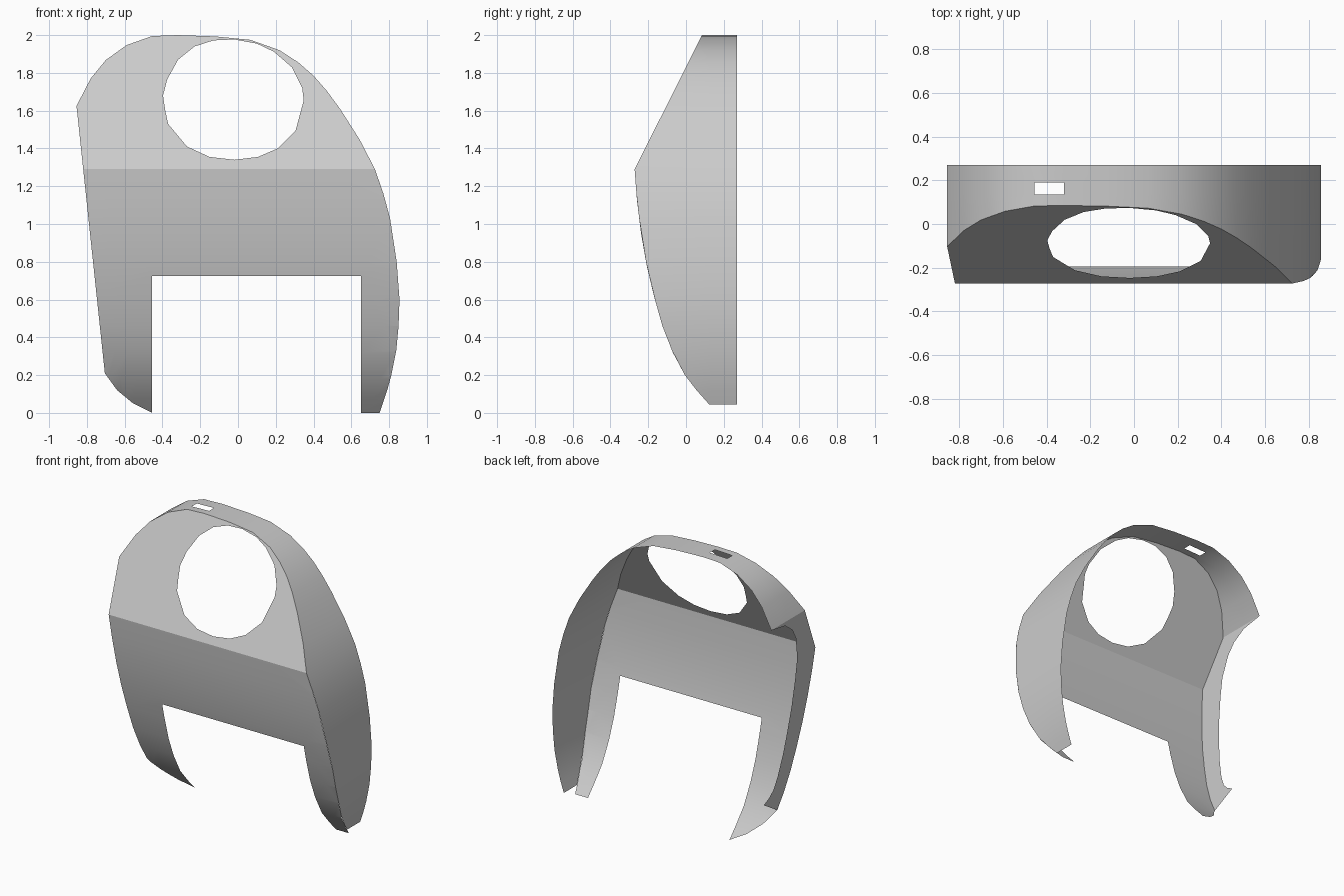
import bpy
import bmesh
from math import radians
from mathutils import Vector

cube = bpy.data.objects.get("Cube")
if cube:
    bpy.data.objects.remove(cube)

grey = bpy.data.materials.new("light_grey")
grey.use_nodes = True
grey.diffuse_color = (0.6, 0.6, 0.6, 1)
grey.node_tree.nodes["Principled BSDF"].inputs["Base Color"].default_value = (0.6, 0.6, 0.6, 1)

BACK = 0.27
# Front profile (z, y), bottom to top
PROFILE = [(0, .165), (.08, .09), (.18, .005), (.32, -.07), (.46, -.125), (.62, -.17),
           (.78, -.208), (.95, -.238), (1.13, -.26), (1.29, -.272), (2, .085)]
# Rim (x, z) from the lower +x corner, over the top, to the -x shoulder
RIM = [(.765, .045), (.79, .12), (.812, .2), (.838, .33), (.85, .46), (.855, .6), (.84, .8),
       (.805, 1.03), (.77, 1.16), (.725, 1.29), (.645, 1.445), (.54, 1.61), (.47, 1.705),
       (.4, 1.785), (.32, 1.855), (.22, 1.92), (.065, 1.975), (-.12, 1.993), (-.32, 2),
       (-.455, 1.995), (-.59, 1.947), (-.7, 1.868), (-.78, 1.77), (-.855, 1.625)]
# Lower edges: -x foot, leg opening, +x foot
LOWER = [(-.705, .21), (-.64, .12), (-.555, .05), (-.455, 0), (-.455, .725),
         (.65, .725), (.65, 0), (.75, 0)]
# Large round opening (x, z)
OPENING = [(-.02, 1.977), (.1, 1.955), (.19, 1.912), (.285, 1.83), (.34, 1.72), (.348, 1.655),
           (.305, 1.495), (.21, 1.4), (.105, 1.355), (-.02, 1.34), (-.15, 1.355),
           (-.27, 1.41), (-.37, 1.53), (-.385, 1.6), (-.397, 1.68), (-.375, 1.765),
           (-.317, 1.87), (-.23, 1.94), (-.13, 1.972)]


def front_y(z):
    for (z0, y0), (z1, y1) in zip(PROFILE, PROFILE[1:]):
        if z <= z1 + 1e-6:
            return y0 + (y1 - y0) * (z - z0) / (z1 - z0)
    return PROFILE[-1][1]


def finish(bm, name, outward):
    bm.normal_update()
    for f in bm.faces:
        if f.normal.dot(outward(f.calc_center_median())) < 0:
            f.normal_flip()
    mesh = bpy.data.meshes.new(name)
    bm.to_mesh(mesh)
    bm.free()
    mesh.materials.append(grey)
    obj = bpy.data.objects.new(name, mesh)
    bpy.context.collection.objects.link(obj)
    bpy.ops.object.select_all(action='DESELECT')
    obj.select_set(True)
    bpy.context.view_layer.objects.active = obj
    bpy.ops.object.shade_smooth_by_angle(angle=radians(25))
    return obj


def radial(c):
    return Vector((c.x, 0, c.z - 1))


# Front panel: flat outline with opening, cut into bands and bent to the profile
bm = bmesh.new()
for loop in (RIM + LOWER, OPENING):
    verts = [bm.verts.new((x, 0, z)) for x, z in loop]
    for a, b in zip(verts, verts[1:] + verts[:1]):
        bm.edges.new((a, b))
bmesh.ops.triangle_fill(bm, use_beauty=True, edges=bm.edges[:], normal=(0, -1, 0))
for z, _ in PROFILE[1:-1]:
    bmesh.ops.bisect_plane(bm, geom=bm.verts[:] + bm.edges[:] + bm.faces[:],
                           plane_co=(0, 0, z), plane_no=(0, 0, 1))
for v in bm.verts:
    v.co.y = front_y(v.co.z)
finish(bm, "front_panel", lambda c: Vector((0, -1, 0)))

# Rim wall: strips running back from the panel edge, with a small slot on top
bm = bmesh.new()
columns = [[bm.verts.new((x, y, z)) for y in (front_y(z), max(front_y(z), .135), .19, BACK)]
           for x, z in RIM]
for i, (a, b) in enumerate(zip(columns, columns[1:])):
    for j in range(3):
        if not (RIM[i][0] == -.32 and j == 1):
            bm.faces.new((a[j], a[j + 1], b[j + 1], b[j]))
finish(bm, "rim_wall", radial)

# Narrow -x wall with a rounded cut-away: (front z, back z, back y)
STRIP = [(1.625, 1.625, .27), (1.58, 1.595, .11), (1.51, 1.53, .02), (1.44, 1.45, -.03),
         (1.29, 1.29, -.07), (1.13, 1.13, -.07), (.95, .95, -.06), (.78, .78, -.04),
         (.62, .62, -.015), (.46, .46, .025), (.32, .38, .06), (.26, .34, .1), (.21, .31, .155)]


def side_x(z):
    return -.855 + .15 * (1.625 - z) / 1.415


bm = bmesh.new()
pairs = [(bm.verts.new((side_x(zf), front_y(zf), zf)), bm.verts.new((side_x(zb), yb, zb)))
         for zf, zb, yb in STRIP]
for a, b in zip(pairs, pairs[1:]):
    bm.faces.new((a[0], a[1], b[1], b[0]))
finish(bm, "narrow_side_wall", radial)
